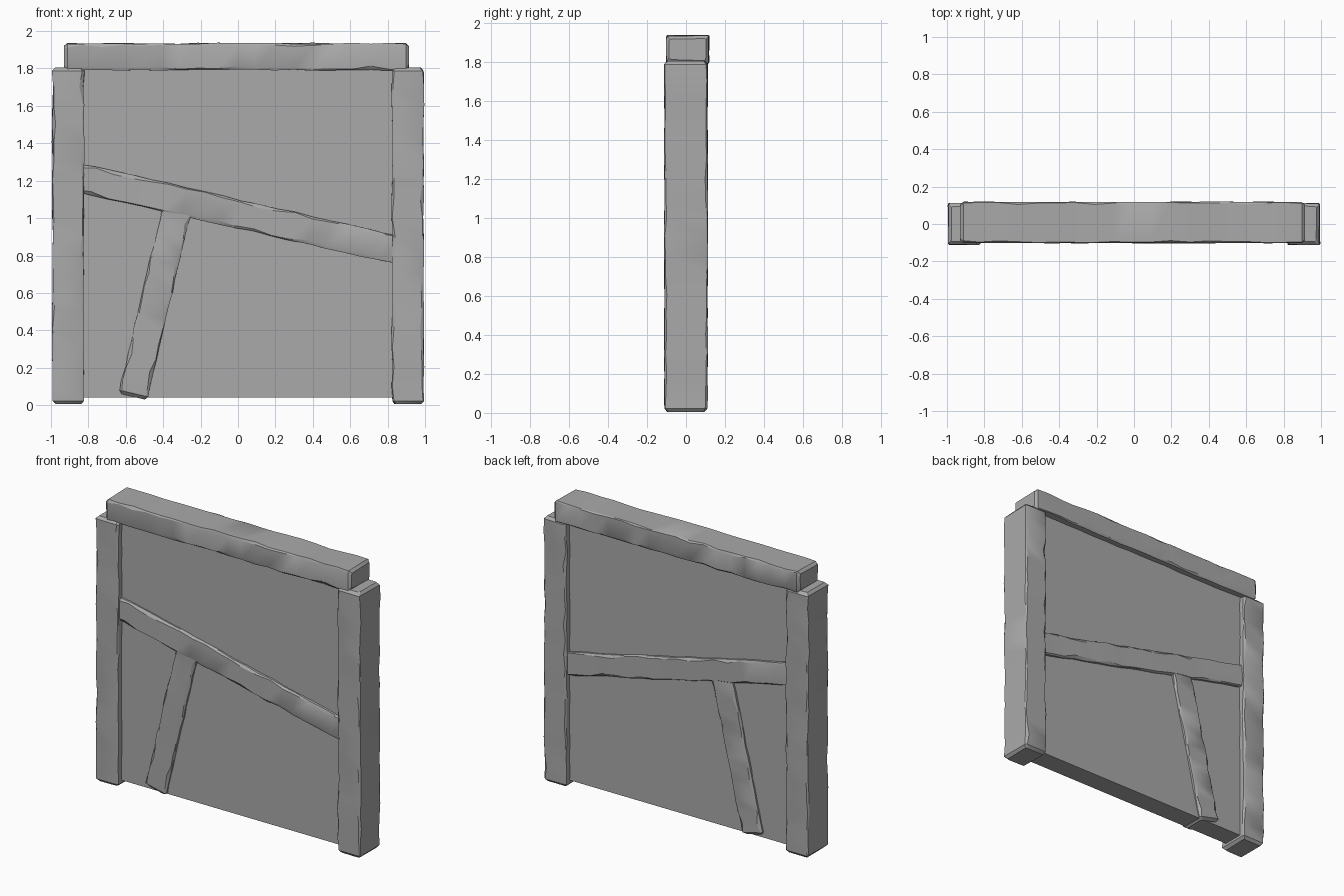
import bpy, bmesh, math, random
from mathutils import Vector

random.seed(7)
old = bpy.data.objects.get("Cube")
if old:
    bpy.data.objects.remove(old, do_unlink=True)

grey = bpy.data.materials.new("plain_grey")
grey.use_nodes = True
colour = (0.4, 0.4, 0.4, 1)
grey.diffuse_color = colour
grey.node_tree.nodes["Principled BSDF"].inputs["Base Color"].default_value = colour


def finish(name, bm):
    bmesh.ops.recalc_face_normals(bm, faces=bm.faces)
    mesh = bpy.data.meshes.new(name)
    bm.to_mesh(mesh)
    bm.free()
    mesh.materials.append(grey)
    obj = bpy.data.objects.new(name, mesh)
    bpy.context.collection.objects.link(obj)
    bpy.ops.object.select_all(action='DESELECT')
    obj.select_set(True)
    bpy.context.view_layer.objects.active = obj
    bpy.ops.object.shade_smooth_by_angle(angle=math.radians(28))
    return obj


def beam(name, start, end, width, depth, y=0.0, rings=18, wobble=0.004):
    """Rough hewn timber: chamfered rectangle rings with worn edges."""
    a, b = Vector((start[0], y, start[1])), Vector((end[0], y, end[1]))
    along = (b - a).normalized()
    back = Vector((0, 1, 0))
    side = along.cross(back)
    length = (b - a).length
    bm = bmesh.new()
    loops = []
    # the outermost ring at each end is pulled in to round the end
    stops = [0, 0.018] + [length * i / rings for i in range(1, rings)]
    stops += [length - 0.018, length]
    for i, s in enumerate(stops):
        inset = 0.016 if i in (0, len(stops) - 1) else 0
        loop = []
        for sx, sy in ((1, 1), (-1, 1), (-1, -1), (1, -1)):
            hw = width / 2 - inset + random.uniform(-wobble, wobble)
            hd = depth / 2 - inset + random.uniform(-wobble, wobble) * 0.5
            c1 = random.choice((0.004, 0.007, 0.012, 0.02))
            c2 = random.choice((0.004, 0.007, 0.012))
            pair = [(hw, hd - c2), (hw - c1, hd)]
            if sx * sy < 0:
                pair.reverse()
            for u, v in pair:
                loop.append(bm.verts.new(a + along * s + side * u * sx + back * v * sy))
        loops.append(loop)
    for p, q in zip(loops, loops[1:]):
        for k in range(8):
            n = (k + 1) % 8
            bm.faces.new((p[k], p[n], q[n], q[k]))
    bm.faces.new(loops[0])
    bm.faces.new(loops[-1])
    return finish(name, bm)


# Plaster infill between the timbers
bm = bmesh.new()
bmesh.ops.create_cube(bm, size=1)
bmesh.ops.scale(bm, vec=(1.72, 0.14, 1.78), verts=bm.verts)
bmesh.ops.translate(bm, vec=(0, 0, 0.93), verts=bm.verts)
finish("wall_panel", bm)

# Frame posts and lintel
for name, x in (("right_post", -0.908), ("left_post", 0.908)):
    beam(name, (x, 0.005), (x, 1.805), 0.168, 0.222)
beam("top_beam", (-0.93, 1.863), (0.915, 1.863), 0.142, 0.22, y=0.008)

# Slanted braces, standing slightly proud of the panel
beam("long_brace", (-0.87, 1.22), (0.87, 0.826), 0.15, 0.185)
beam("short_brace", (-0.562, 0.045), (-0.325, 1.05), 0.155, 0.18, rings=14)
